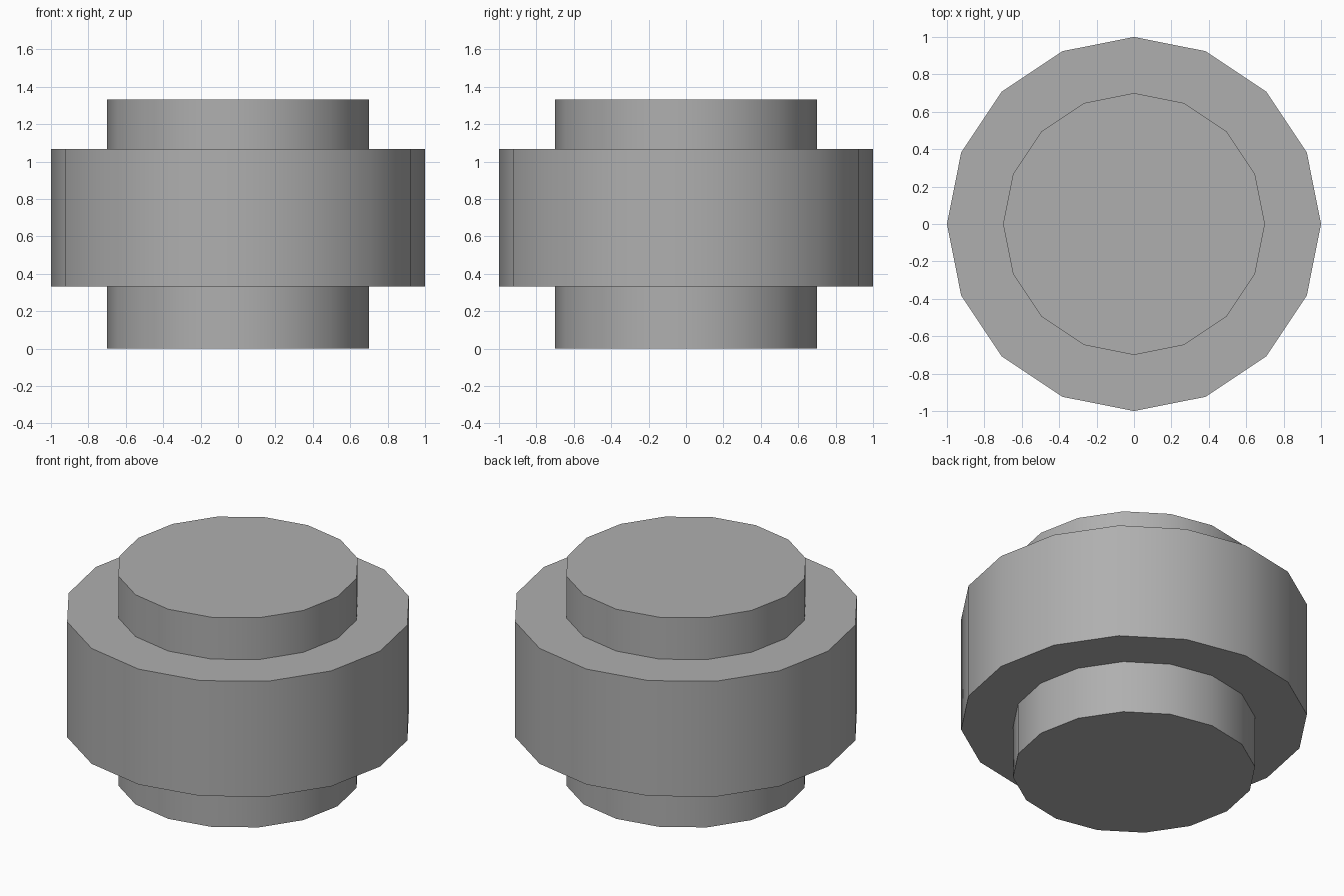
import bpy
import bmesh
from math import cos, sin, tau, radians

if "Cube" in bpy.data.objects:
    bpy.data.objects.remove(bpy.data.objects["Cube"])

SIDES = 16
# (radius, height) from the bottom to the top
PROFILE = [(0.70, 0.0), (0.70, 0.333), (1.0, 0.333),
           (1.0, 1.067), (0.70, 1.067), (0.70, 1.333)]


def lathe(name, profile, material):
    bm = bmesh.new()
    rings = [[bm.verts.new((r * cos(tau * i / SIDES), r * sin(tau * i / SIDES), z))
              for i in range(SIDES)] for r, z in profile]
    for low, high in zip(rings, rings[1:]):
        for i in range(SIDES):
            j = (i + 1) % SIDES
            bm.faces.new((low[i], low[j], high[j], high[i]))
    # End caps
    bm.faces.new(rings[0][::-1])
    bm.faces.new(rings[-1])
    mesh = bpy.data.meshes.new(name)
    bm.to_mesh(mesh)
    bm.free()
    mesh.materials.append(material)
    obj = bpy.data.objects.new(name, mesh)
    bpy.context.collection.objects.link(obj)
    bpy.context.view_layer.objects.active = obj
    obj.select_set(True)
    bpy.ops.object.shade_smooth_by_angle(angle=radians(30))
    return obj


# Dark grey surface
grey = bpy.data.materials.new("dark_grey")
grey.diffuse_color = (0.43, 0.43, 0.43, 1)
grey.use_nodes = True
grey.node_tree.nodes["Principled BSDF"].inputs["Base Color"].default_value = grey.diffuse_color

# Wide drum with a narrower hub at both ends
lathe("stepped_roller", PROFILE, grey)
